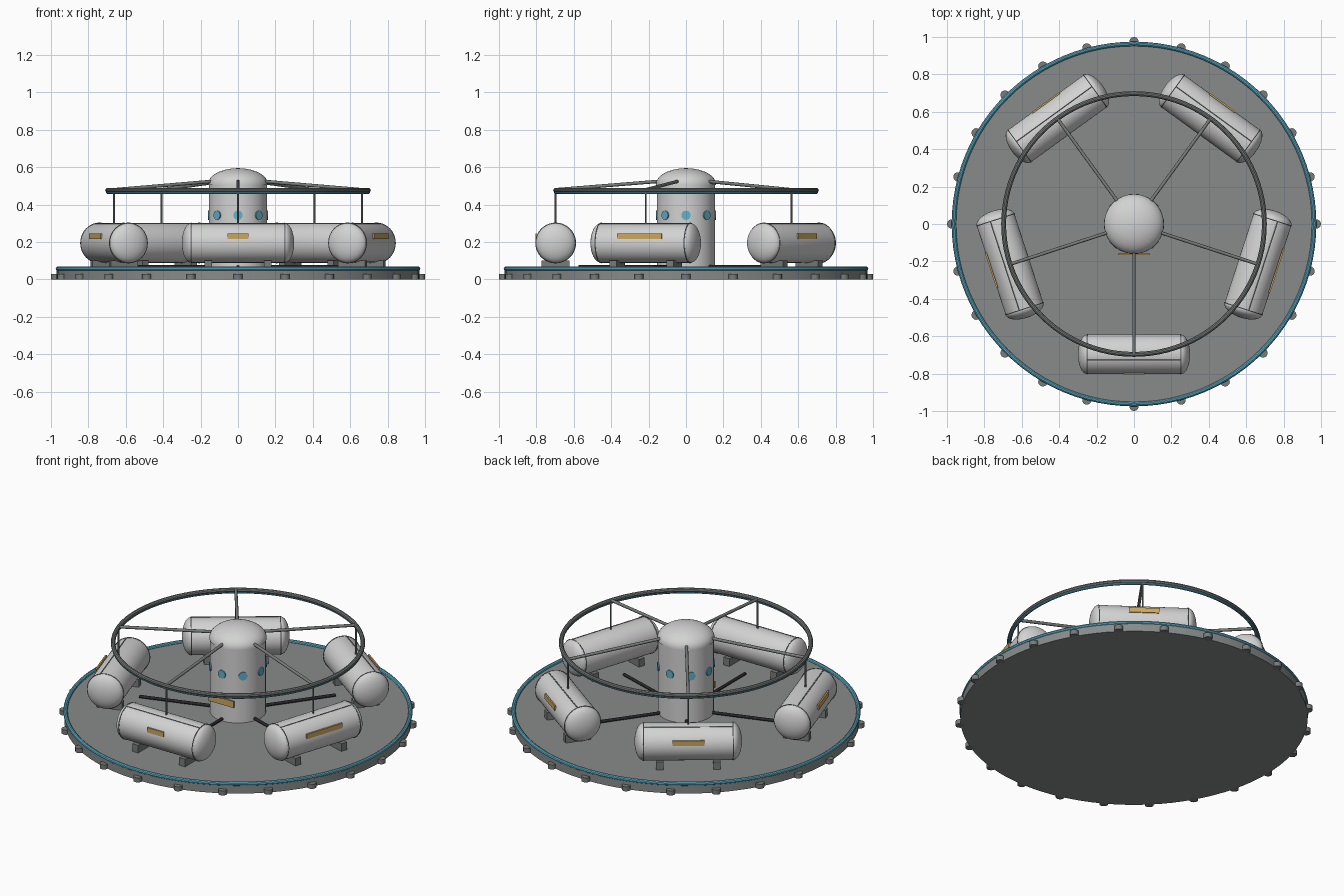
import bpy, bmesh, math
from math import pi, sin, cos, radians
from mathutils import Matrix, Vector

if "Cube" in bpy.data.objects:
    bpy.data.objects.remove(bpy.data.objects["Cube"], do_unlink=True)


def material(name, color):
    m = bpy.data.materials.new(name)
    m.use_nodes = True
    m.diffuse_color = (*color, 1)
    bsdf = next(n for n in m.node_tree.nodes if n.type == 'BSDF_PRINCIPLED')
    bsdf.inputs["Base Color"].default_value = (*color, 1)
    return m


HULL = material("hull light grey", (0.64, 0.65, 0.64))
DECK = material("deck grey", (0.25, 0.26, 0.26))
METAL = material("frame grey", (0.19, 0.2, 0.2))
BLUE = material("glow blue", (0.12, 0.45, 0.6))
GOLD = material("plate gold", (0.6, 0.39, 0.12))
DARK = material("hose black", (0.02, 0.02, 0.025))


def finish(name, bm, mat, matrix=Matrix()):
    bmesh.ops.recalc_face_normals(bm, faces=bm.faces[:])
    mesh = bpy.data.meshes.new(name)
    bm.to_mesh(mesh)
    bm.free()
    mesh.shade_smooth()
    mesh.set_sharp_from_angle(angle=radians(35))
    mesh.materials.append(mat)
    obj = bpy.data.objects.new(name, mesh)
    obj.matrix_world = matrix
    bpy.context.scene.collection.objects.link(obj)
    return obj


def lathe(name, profile, mat, segs=48, matrix=Matrix(), closed=False):
    """Spin (radius, height) points around the z axis."""
    bm = bmesh.new()
    verts = [bm.verts.new((r, 0, z)) for r, z in profile]
    edges = [bm.edges.new(p) for p in zip(verts, verts[1:])]
    if closed:
        edges.append(bm.edges.new((verts[-1], verts[0])))
    bmesh.ops.spin(bm, geom=verts + edges, axis=(0, 0, 1), cent=(0, 0, 0),
                   angle=2 * pi, steps=segs, use_duplicate=False)
    bmesh.ops.remove_doubles(bm, verts=bm.verts[:], dist=0.0002)
    return finish(name, bm, mat, matrix)


def torus(name, major, minor, z, mat, segs=96, matrix=Matrix(), sides=10):
    ring = [(major + minor * cos(2 * pi * i / sides), z + minor * sin(2 * pi * i / sides))
            for i in range(sides)]
    return lathe(name, ring, mat, segs, matrix, closed=True)


def rod(name, a, b, radius, mat, matrix=Matrix(), sides=12):
    a, b = Vector(a), Vector(b)
    bm = bmesh.new()
    bmesh.ops.create_cone(bm, cap_ends=True, segments=sides, radius1=radius,
                          radius2=radius, depth=(b - a).length)
    turn = (b - a).to_track_quat('Z', 'Y').to_matrix().to_4x4()
    bm.transform(Matrix.Translation((a + b) / 2) @ turn)
    return finish(name, bm, mat, matrix)


def box(name, center, size, mat, matrix=Matrix()):
    bm = bmesh.new()
    bmesh.ops.create_cube(bm, size=1)
    bm.transform(Matrix.Translation(center) @ Matrix.Diagonal((*size, 1)))
    return finish(name, bm, mat, matrix)


def dome(radius, base, height, steps=10):
    """Quarter ellipse profile from the rim to the pole."""
    return [(radius * cos(pi / 2 * i / steps), base + height * sin(pi / 2 * i / steps))
            for i in range(steps + 1)]


# Platform with glowing rim and edge studs
FLOOR = 0.055
lathe("platform", [(0, 0), (0.97, 0), (0.97, FLOOR), (0, FLOOR)], DECK, 96)
torus("platform_rim", 0.963, 0.012, 0.057, BLUE)
for i in range(24):
    spot = Matrix.Rotation(2 * pi * i / 24, 4, 'Z')
    rod("edge_stud", (0.975, 0, 0), (0.975, 0, 0.028), 0.025, METAL, spot)

# Central tower with domed cap, portholes and name plate
lathe("tower", [(0, FLOOR), (0.156, FLOOR), (0.156, 0.52), (0, 0.52)], HULL)
lathe("tower_cap", [(0, 0.505), (0.16, 0.505)] + dome(0.16, 0.51, 0.085), HULL)
for i in range(8):
    spot = Matrix.Rotation(2 * pi * i / 8, 4, 'Z')
    rod("porthole", (0.145, 0, 0.343), (0.161, 0, 0.343), 0.025, BLUE, spot)
box("tower_plate", (0, -0.161, 0.18), (0.17, 0.008, 0.04), GOLD)

# Overhead ring with a light strip below it
RING = 0.697
torus("overhead_ring", RING, 0.013, 0.477, METAL)
torus("ring_light", RING, 0.008, 0.465, BLUE)

# Five tank modules; each is laid out at the front and turned into place
MID, RADIUS, HALF, BULGE = 0.195, 0.106, 0.25, 0.05
end = dome(RADIUS, HALF, BULGE)
shell = [(r, -z) for r, z in reversed(end)] + end
plate_widths = [0.11, 0.25, 0.17, 0.18, 0.2]

for i, width in enumerate(plate_widths):
    turn = Matrix.Rotation(2 * pi * i / 5, 4, 'Z')
    lying = turn @ Matrix.Translation((0, -RING, MID)) @ Matrix.Rotation(pi / 2, 4, 'Y')
    lathe("tank", shell, HULL, 40, lying)

    # Bands and saddle feet on both ends
    for side in (-1, 1):
        torus("tank_band", RADIUS, 0.003, side * HALF, METAL, 40, lying, 6)
        box("tank_foot", (side * 0.16, -RING, 0.078), (0.04, 0.15, 0.048), METAL, turn)

    # Thin rail along the top and the label plate on the outer side
    rod("tank_rail", (-HALF, -RING - 0.03, MID + 0.102),
        (HALF, -RING - 0.03, MID + 0.102), 0.003, METAL, turn, 6)
    box("tank_plate", (0, -RING - 0.104, 0.232), (width, 0.009, 0.03), GOLD, turn)

    # Spoke to the tower, hanger to the tank and hose on the floor
    rod("spoke", (0, -0.14, 0.525), (0, -RING, 0.48), 0.009, METAL, turn)
    rod("hanger", (0, -RING, MID + RADIUS - 0.005), (0, -RING, 0.477), 0.005, METAL, turn, 8)
    rod("floor_hose", (0, -0.15, 0.068), (0, -0.575, 0.068), 0.009, DARK, turn)
